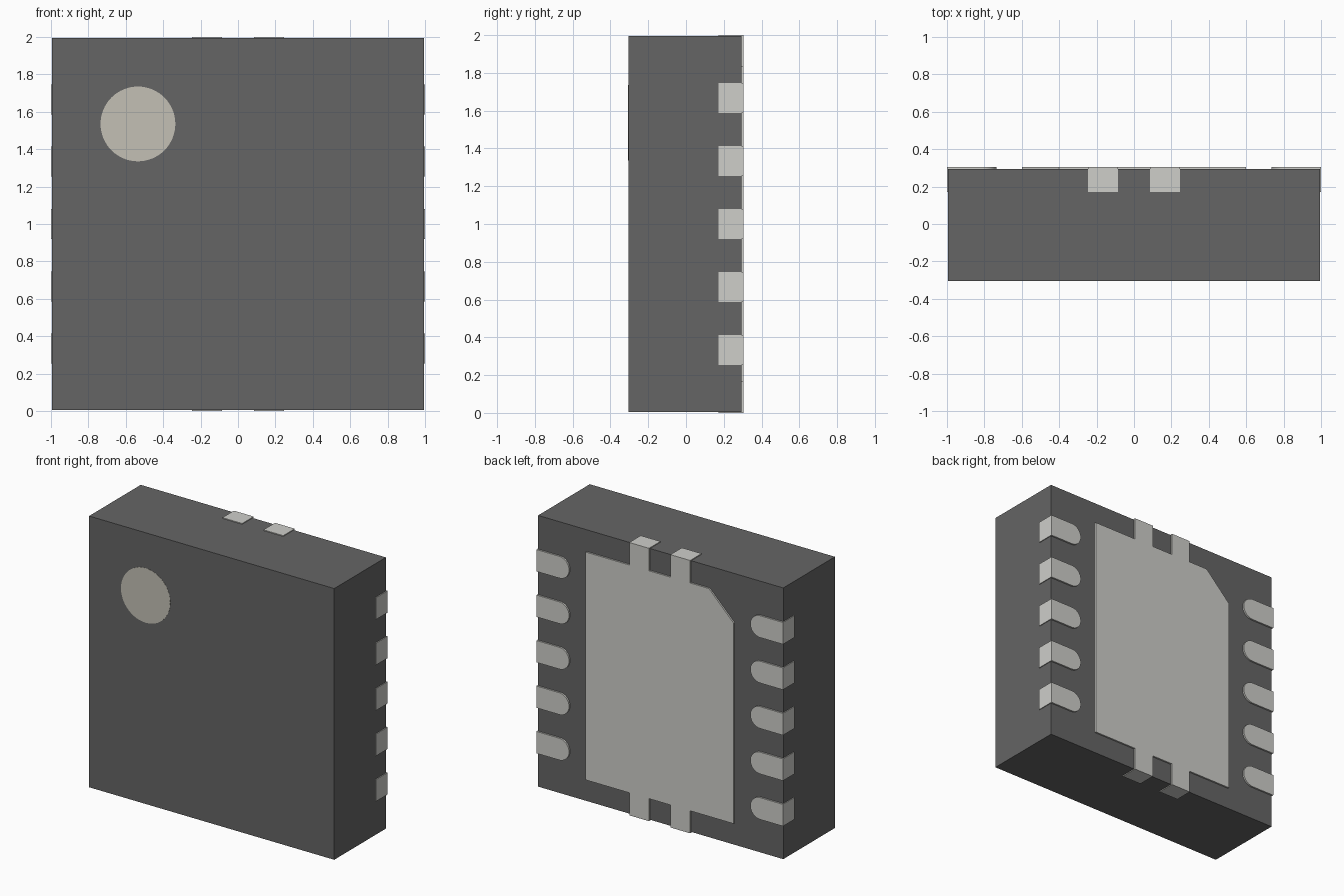
import bpy, bmesh, math

if "Cube" in bpy.data.objects:
    bpy.data.objects.remove(bpy.data.objects["Cube"])


def material(name, color):
    m = bpy.data.materials.new(name)
    m.diffuse_color = (*color, 1)
    m.use_nodes = True
    m.node_tree.nodes["Principled BSDF"].inputs["Base Color"].default_value = m.diffuse_color
    return m


PLASTIC = material("dark_plastic", (0.13, 0.13, 0.13))
METAL = material("lead_metal", (0.62, 0.62, 0.59))
INK = material("marker_beige", (0.55, 0.53, 0.46))

HALF, EDGE = 0.994, 1.0        # body half size, outer reach of the metal
FRONT, BACK = -0.305, 0.293    # body faces
METAL_IN, METAL_OUT = 0.172, 0.305
MID = 1.0                      # height of the package centre


def prism(name, outline, y0, y1, mat, smooth=False):
    """Extrude an (x, z) outline, given relative to the package centre, along y."""
    bm = bmesh.new()
    face = bm.faces.new([bm.verts.new((x, y0, z + MID)) for x, z in outline])
    ext = bmesh.ops.extrude_face_region(bm, geom=[face])["geom"]
    bmesh.ops.translate(bm, vec=(0, y1 - y0, 0),
                        verts=[g for g in ext if isinstance(g, bmesh.types.BMVert)])
    bmesh.ops.recalc_face_normals(bm, faces=bm.faces)
    mesh = bpy.data.meshes.new(name)
    bm.to_mesh(mesh)
    bm.free()
    mesh.materials.append(mat)
    ob = bpy.data.objects.new(name, mesh)
    bpy.context.collection.objects.link(ob)
    if smooth:
        bpy.ops.object.select_all(action='DESELECT')
        ob.select_set(True)
        bpy.context.view_layer.objects.active = ob
        bpy.ops.object.shade_smooth_by_angle(angle=math.radians(30))
    return ob


def arc(cx, cz, r, a0, a1, n):
    return [(cx + r * math.cos(math.radians(a0 + (a1 - a0) * i / n)),
             cz + r * math.sin(math.radians(a0 + (a1 - a0) * i / n)))
            for i in range(n + 1)]


# Plastic body
prism("package_body", [(-HALF, -HALF), (HALF, -HALF), (HALF, HALF), (-HALF, HALF)],
      FRONT, BACK, PLASTIC)

# Round orientation marker on the front
prism("orientation_dot", arc(-0.535, 0.535, 0.2, 0, 360, 64)[:-1],
      FRONT - 0.001, FRONT + 0.01, INK, True)

# Side leads with rounded inner ends, five per side
PITCH, W = 1 / 3, 0.08
for side, label in ((1, "right"), (-1, "left")):
    for i in range(5):
        z = (i - 2) * PITCH
        shape = [(EDGE, z - W), (EDGE, z + W)] + arc(0.735 + W, z, W, 90, 270, 24)
        prism(f"{label}_lead_{i + 1}", [(side * x, h) for x, h in shape],
              METAL_IN, METAL_OUT, METAL, True)

# Thermal pad with one clipped corner and two tabs reaching each end
PX, PZ, CUT = 0.6, 0.835, 0.2


def tabs(sign):
    pts = []
    for cx in (-PITCH / 2, PITCH / 2):
        pts += [(cx - W, PZ), (cx - W, EDGE), (cx + W, EDGE), (cx + W, PZ)]
    return [(sign * x, sign * z) for x, z in pts]


prism("thermal_pad",
      [(-PX, PZ - CUT), (-PX + CUT, PZ)] + tabs(1) + [(PX, PZ), (PX, -PZ)]
      + tabs(-1) + [(-PX, -PZ)],
      METAL_IN, METAL_OUT, METAL)
